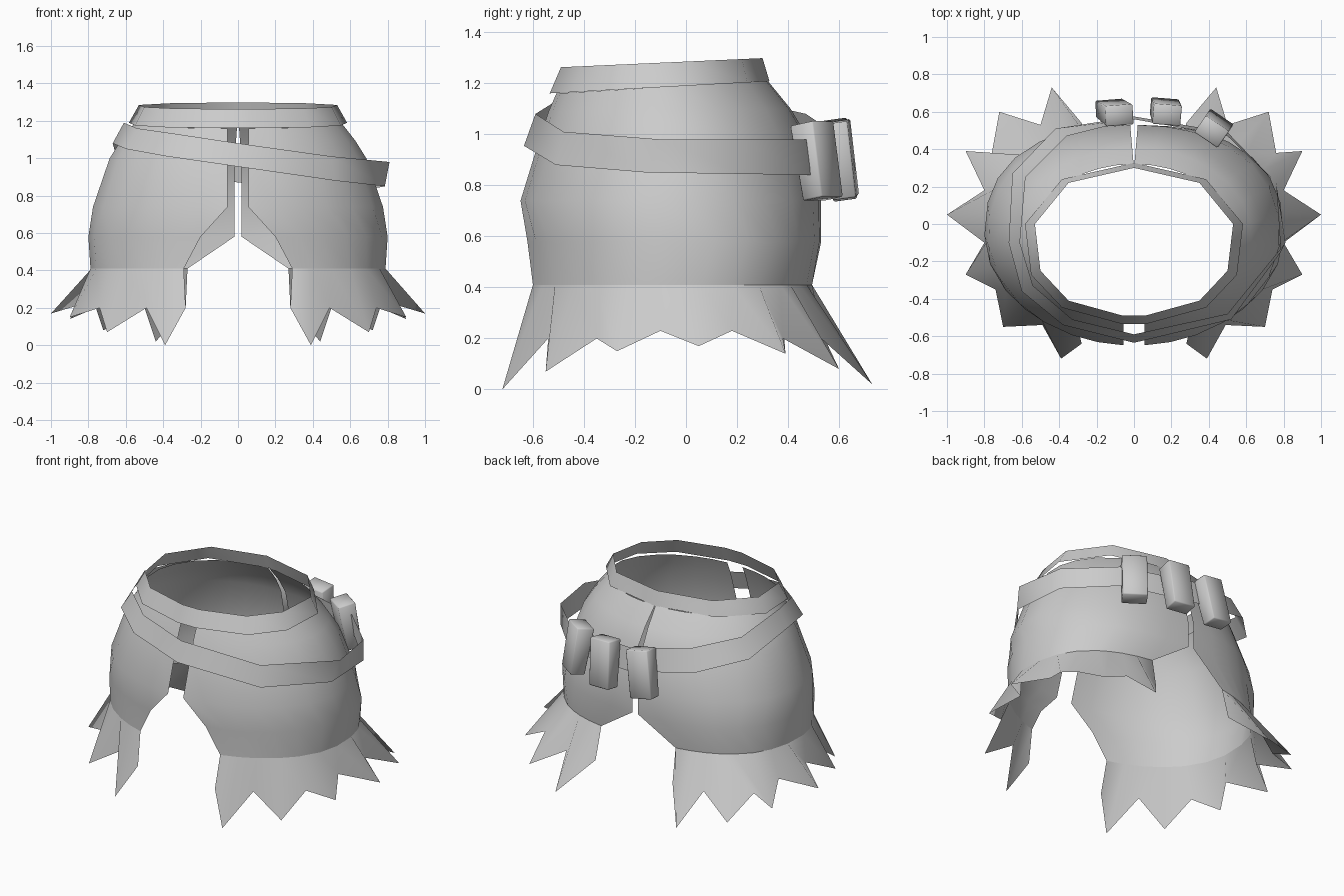
import bpy, bmesh, math
from mathutils import Matrix, Vector, Euler

cube = bpy.data.objects.get("Cube")
if cube:
    bpy.data.objects.remove(cube, do_unlink=True)

grey = bpy.data.materials.new("plain_grey")
grey.use_nodes = True
grey.diffuse_color = (0.6, 0.6, 0.6, 1)
grey.node_tree.nodes["Principled BSDF"].inputs["Base Color"].default_value = (0.6, 0.6, 0.6, 1)


def make(name, verts, faces, angle=35):
    mesh = bpy.data.meshes.new(name)
    mesh.from_pydata(verts, [], faces)
    mesh.materials.append(grey)
    ob = bpy.data.objects.new(name, mesh)
    bpy.context.collection.objects.link(ob)
    bpy.ops.object.select_all(action='DESELECT')
    bpy.context.view_layer.objects.active = ob
    ob.select_set(True)
    bpy.ops.object.shade_smooth_by_angle(angle=math.radians(angle))


def loop_strip(name, top, bottom, angle):
    """Closed strip between two rings of equal length."""
    n = len(top)
    faces = [(i, n + i, n + (i + 1) % n, (i + 1) % n) for i in range(n)]
    make(name, top + bottom, faces, angle)


# Skirt rows: z front, z back, half width, front y, back y, back roundness, front gap, back gap
ROWS = [
    (1.16, 1.21, 0.56, -0.51, 0.32, 2.0, 0.055, 0.002),
    (1.09, 1.10, 0.63, -0.54, 0.41, 2.0, 0.055, 0.01),
    (1.00, 1.00, 0.69, -0.57, 0.47, 2.0, 0.055, 0.015),
    (0.74, 0.74, 0.78, -0.65, 0.53, 2.2, 0.055, 0.02),
    (0.58, 0.58, 0.80, -0.64, 0.53, 2.4, 0.20, 0.02),
    (0.41, 0.41, 0.79, -0.64, 0.51, 2.5, 0.29, 0.27),
]
FRONT_ROUND = 2.0
# Fringe spikes, the notches between them, and where the notches sit around each half
TEETH = [(0.39, -0.72, 0.0), (0.70, -0.55, 0.07), (0.90, -0.27, 0.15), (1.0, 0.05, 0.17),
         (0.90, 0.39, 0.14), (0.72, 0.60, 0.08), (0.44, 0.73, 0.02)]
NOTCHES = [(0.28, -0.64, 0.2), (0.49, -0.54, 0.2), (0.74, -0.35, 0.2), (0.80, -0.10, 0.23),
           (0.80, 0.18, 0.23), (0.76, 0.38, 0.2), (0.50, 0.53, 0.2), (0.28, 0.54, 0.2)]
SPLITS = [0, 0.12, 0.27, 0.455, 0.62, 0.79, 0.89, 1]
columns = [0]
for a, b in zip(SPLITS, SPLITS[1:]):
    columns += [(a + b) / 2, b]


def row_points(zf, zb, a, yf, yb, back_round, gap_f, gap_b):
    start = math.asin((gap_f / a) ** (FRONT_ROUND / 2))
    end = math.pi - math.asin((gap_b / a) ** (back_round / 2))
    mid, b = (yf + yb) / 2, (yb - yf) / 2
    pts = []
    for f in columns:
        t = start + (end - start) * f
        c = -math.cos(t)
        n = FRONT_ROUND if c < 0 else back_round
        y = mid + math.copysign(abs(c) ** (2 / n), c) * b
        pts.append((a * math.sin(t) ** (2 / n), y, zf + (zb - zf) * (y - yf) / (yb - yf)))
    return pts


rows = [row_points(*r) for r in ROWS]
w = len(columns)
for side, sx in (("left", 1), ("right", -1)):
    def flip(pts):
        return [(sx * x, y, z) for x, y, z in pts]

    def wind(faces):
        return faces if sx > 0 else [f[::-1] for f in faces]

    # Main panel of each half
    faces = [(r * w + i, (r + 1) * w + i, (r + 1) * w + i + 1, r * w + i + 1)
             for r in range(len(rows) - 1) for i in range(w - 1)]
    make(side + "_skirt_panel", flip([p for r in rows for p in r]), wind(faces))

    # Ragged fringe: a spike between each pair of notches
    faces = []
    for i in range(len(TEETH)):
        tip = w + len(NOTCHES) + i
        faces += [(2 * i, w + i, tip, 2 * i + 1), (2 * i + 1, tip, w + i + 1, 2 * i + 2)]
    make(side + "_ragged_fringe", flip(rows[-1] + NOTCHES + TEETH), wind(faces), 65)

# Waistband
HALF = [(0.06, -0.49), (0.35, -0.41), (0.50, -0.25), (0.53, 0.0), (0.35, 0.22)]
ring = HALF + [(0, 0.30)] + [(-x, y) for x, y in reversed(HALF)]
top = [(x, y, 1.285 + 0.045 * y) for x, y in ring]
bottom = [(x * 1.1, y * 1.09, 1.19 + 0.06 * y) for x, y in ring]
loop_strip("waistband", top, bottom, 50)

# Slanted belt, from the front centre towards the left
BELT_TOP = [(0, -0.59, 1.08), (0.5, -0.48, 1.01), (0.81, -0.1, 0.98), (0.76, 0.22, 0.98),
            (0.5, 0.47, 0.98), (0, 0.56, 1.02), (-0.36, 0.47, 1.08), (-0.58, 0.25, 1.13),
            (-0.61, -0.1, 1.19), (-0.54, -0.33, 1.16), (-0.33, -0.51, 1.13)]
BELT_LOW = [(0, -0.635, 0.955), (0.52, -0.51, 0.88), (0.785, -0.15, 0.85), (0.76, 0.22, 0.845),
            (0.5, 0.49, 0.84), (0, 0.575, 0.87), (-0.42, 0.51, 0.95), (-0.65, 0.27, 1.01),
            (-0.67, -0.1, 1.08), (-0.6, -0.36, 1.05), (-0.38, -0.54, 1.01)]
loop_strip("slanted_belt", BELT_TOP, BELT_LOW, 60)


# Pouches hanging on the back of the belt
def pouch(name, centre, turn, lean, roll):
    bm = bmesh.new()
    bmesh.ops.create_cube(bm, size=1, matrix=Matrix.Diagonal((0.15, 0.11, 0.30, 1)))
    for v in bm.verts:
        if v.co.z < 0:
            v.co.y *= 0.85
    bmesh.ops.bevel(bm, geom=bm.edges[:], offset=0.006, segments=1, affect='EDGES')
    rot = Euler((lean, roll, turn)).to_matrix().to_4x4()
    bm.transform(Matrix.Translation(Vector(centre)) @ rot)
    verts = [v.co[:] for v in bm.verts]
    faces = [[v.index for v in f.verts] for f in bm.faces]
    bm.free()
    make(name, verts, faces, 180)


pouch("right_pouch", (-0.105, 0.60, 0.90), 0.08, 0.14, 0.17)
pouch("middle_pouch", (0.17, 0.605, 0.90), -0.08, 0.14, 0.06)
pouch("left_pouch", (0.43, 0.515, 0.895), -0.6, 0.18, 0.0)
